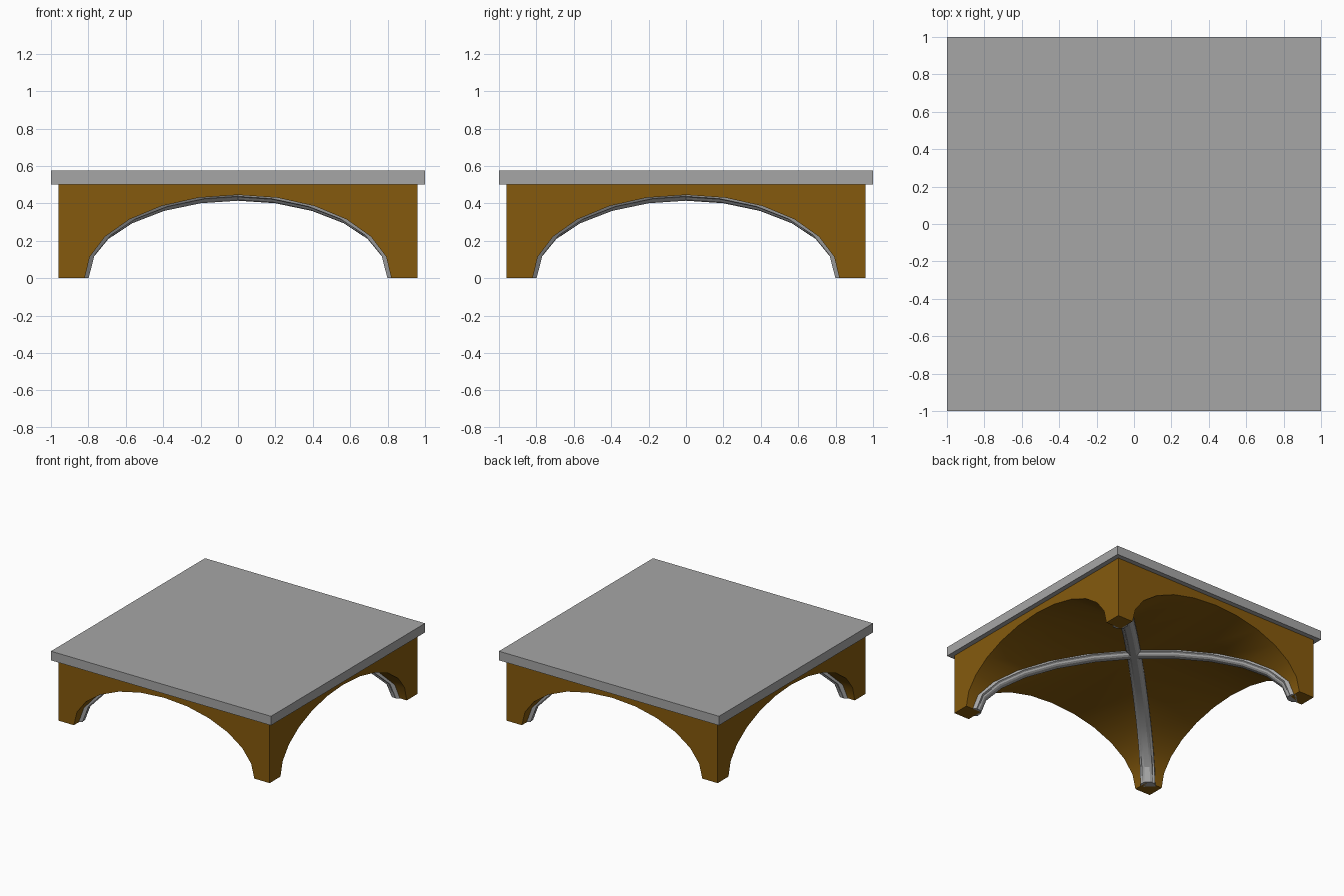
import bpy
import bmesh
from math import sin, cos, pi, sqrt
from mathutils import Matrix, Vector

SLAB_BOTTOM, SLAB_TOP = 0.5, 0.575
HALF_BODY = 0.96
ARCH_HALF, ARCH_RISE, ARCH_STEPS = 0.82, 0.445, 12

cube = bpy.data.objects.get("Cube")
if cube:
    bpy.data.objects.remove(cube, do_unlink=True)


def make_material(name, colour):
    mat = bpy.data.materials.new(name)
    mat.use_nodes = True
    mat.diffuse_color = colour
    mat.node_tree.nodes["Principled BSDF"].inputs["Base Color"].default_value = colour
    return mat


def make_object(name, bm, mat=None):
    bmesh.ops.recalc_face_normals(bm, faces=bm.faces)
    mesh = bpy.data.meshes.new(name)
    bm.to_mesh(mesh)
    bm.free()
    obj = bpy.data.objects.new(name, mesh)
    bpy.context.collection.objects.link(obj)
    if mat:
        mesh.materials.append(mat)
    return obj


def make_box(name, half, bottom, top, mat):
    bm = bmesh.new()
    bmesh.ops.create_cube(bm, size=1)
    bmesh.ops.scale(bm, vec=(2 * half, 2 * half, top - bottom), verts=bm.verts)
    bmesh.ops.translate(bm, vec=(0, 0, (bottom + top) / 2), verts=bm.verts)
    return make_object(name, bm, mat)


def select_only(obj):
    bpy.ops.object.select_all(action='DESELECT')
    obj.select_set(True)
    bpy.context.view_layer.objects.active = obj


def loft(bm, rings):
    """Join closed rings of points with quads and cap both ends."""
    rows = [[bm.verts.new(p) for p in ring] for ring in rings]
    n = len(rows[0])
    for a, b in zip(rows, rows[1:]):
        for i in range(n):
            j = (i + 1) % n
            bm.faces.new((a[i], a[j], b[j], b[i]))
    bm.faces.new(rows[0])
    bm.faces.new(rows[-1])


def make_barrel(name, turn):
    """Arched prism that cuts one direction of the vault."""
    angles = [pi * i / ARCH_STEPS for i in range(ARCH_STEPS + 1)]
    outline = [(ARCH_HALF * cos(t), ARCH_RISE * sin(t)) for t in angles]
    outline += [(-ARCH_HALF, -0.2), (ARCH_HALF, -0.2)]
    bm = bmesh.new()
    loft(bm, [[(x, y, z) for x, z in outline] for y in (-1.2, 1.2)])
    bmesh.ops.rotate(bm, matrix=Matrix.Rotation(turn, 3, 'Z'), verts=bm.verts)
    obj = make_object(name, bm)
    obj.hide_render = True
    return obj


def make_rib(name, turn, mat):
    """Stepped moulding swept along a diagonal arch."""
    half = [(0.055, 0.07), (0.055, 0.025), (0.04, 0.018), (0.034, 0.008), (0.02, 0)]
    section = half + [(-w, d) for w, d in reversed(half)]
    a, b = ARCH_HALF * sqrt(2), 0.415
    rings = []
    for i in range(ARCH_STEPS + 1):
        t = pi * i / ARCH_STEPS
        normal = Vector((cos(t) / a, 0, sin(t) / b)).normalized()
        centre = Vector((a * cos(t), 0, b * sin(t)))
        rings.append([centre + normal * d + Vector((0, w, 0)) for w, d in section])
    bm = bmesh.new()
    loft(bm, rings)
    bmesh.ops.rotate(bm, matrix=Matrix.Rotation(turn, 3, 'Z'), verts=bm.verts)
    return make_object(name, bm, mat)


stone_grey = make_material("stone grey", (0.38, 0.38, 0.38, 1))
ochre_brown = make_material("ochre brown", (0.235, 0.102, 0.004, 1))

# Floor slab on top
make_box("floor_slab", 1.0, SLAB_BOTTOM, SLAB_TOP, stone_grey)

# Vault body with two crossing barrels cut away
body = make_box("vault_body", HALF_BODY, 0, SLAB_BOTTOM, ochre_brown)
for label, turn in (("barrel_cutter_along", 0), ("barrel_cutter_across", pi / 2)):
    cutter = make_barrel(label, turn)
    select_only(body)
    mod = body.modifiers.new("barrel cut", 'BOOLEAN')
    mod.operation, mod.solver, mod.object = 'DIFFERENCE', 'EXACT', cutter
    bpy.ops.object.modifier_apply(modifier=mod.name)
    bpy.data.objects.remove(cutter, do_unlink=True)
select_only(body)
bpy.ops.object.shade_smooth_by_angle(angle=pi / 6)

# Diagonal ribs under the groins
for label, turn in (("diagonal_rib_one", pi / 4), ("diagonal_rib_two", -pi / 4)):
    rib = make_rib(label, turn, stone_grey)
    select_only(rib)
    bpy.ops.object.shade_smooth_by_angle(angle=pi / 7)
